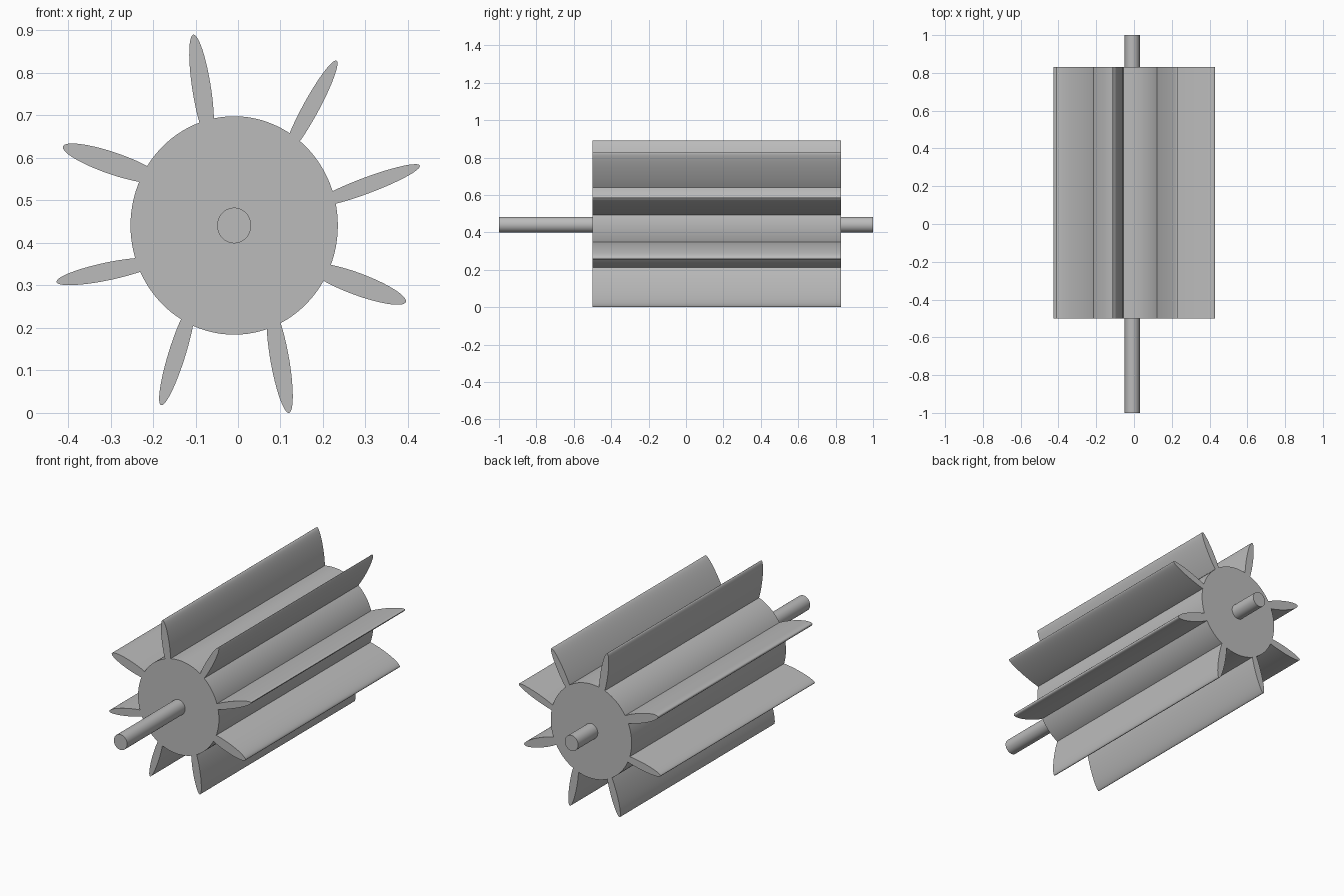
import bpy
import bmesh
from math import cos, sin, pi, radians
from mathutils import Vector

cube = bpy.data.objects.get("Cube")
if cube:
    bpy.data.objects.remove(cube, do_unlink=True)

# Single plain grey
grey = bpy.data.materials.new("plain_grey")
grey.use_nodes = True
grey.diffuse_color = (0.5, 0.5, 0.5, 1)
grey.node_tree.nodes["Principled BSDF"].inputs["Base Color"].default_value = (0.5, 0.5, 0.5, 1)


def elliptic_prism(name, centre, axis_a, axis_b, y0, y1, sides=64):
    """Extrude an ellipse, given by two half axes in the x-z plane, along y."""
    bm = bmesh.new()
    ring = []
    for i in range(sides):
        t = 2 * pi * i / sides
        p = centre + axis_a * cos(t) + axis_b * sin(t)
        ring.append(bm.verts.new((p.x, y0, p.y)))
    face = bm.faces.new(ring)
    out = bmesh.ops.extrude_face_region(bm, geom=[face], use_keep_orig=True)
    moved = [g for g in out["geom"] if isinstance(g, bmesh.types.BMVert)]
    bmesh.ops.translate(bm, verts=moved, vec=(0, y1 - y0, 0))
    bmesh.ops.recalc_face_normals(bm, faces=bm.faces)
    mesh = bpy.data.meshes.new(name)
    bm.to_mesh(mesh)
    bm.free()
    mesh.materials.append(grey)
    obj = bpy.data.objects.new(name, mesh)
    bpy.context.collection.objects.link(obj)
    bpy.ops.object.select_all(action="DESELECT")
    obj.select_set(True)
    bpy.context.view_layer.objects.active = obj
    bpy.ops.object.shade_smooth_by_angle(angle=radians(35))
    return obj


hub = Vector((-0.009, 0.441))
FRONT, BACK = -0.5, 0.83

# Drum and through shaft
elliptic_prism("drum", hub, Vector((0.244, 0)), Vector((0, 0.257)), FRONT, BACK, 96)
elliptic_prism("shaft", hub, Vector((0.04, 0)), Vector((0, 0.042)), -1, 1, 48)

# Blades: tip, middle of the root on the drum, half thickness
blades = [
    ((-0.105, 0.890), (-0.074, 0.688), 0.022),
    ((0.232, 0.829), (0.134, 0.649), 0.019),
    ((0.428, 0.582), (0.227, 0.507), 0.019),
    ((0.395, 0.261), (0.211, 0.329), 0.026),
    ((0.120, 0.000), (0.085, 0.202), 0.022),
    ((-0.181, 0.018), (-0.121, 0.211), 0.020),
    ((-0.427, 0.308), (-0.235, 0.348), 0.021),
    ((-0.412, 0.627), (-0.224, 0.563), 0.026),
]
for n, (tip, root, half) in enumerate(blades, 1):
    tip, root = Vector(tip), Vector(root)
    along = (tip - root) / 1.6          # the inner end is buried in the drum
    across = Vector((-along.y, along.x)).normalized() * half
    elliptic_prism(f"blade_{n}", tip - along, along, across, FRONT, BACK)
